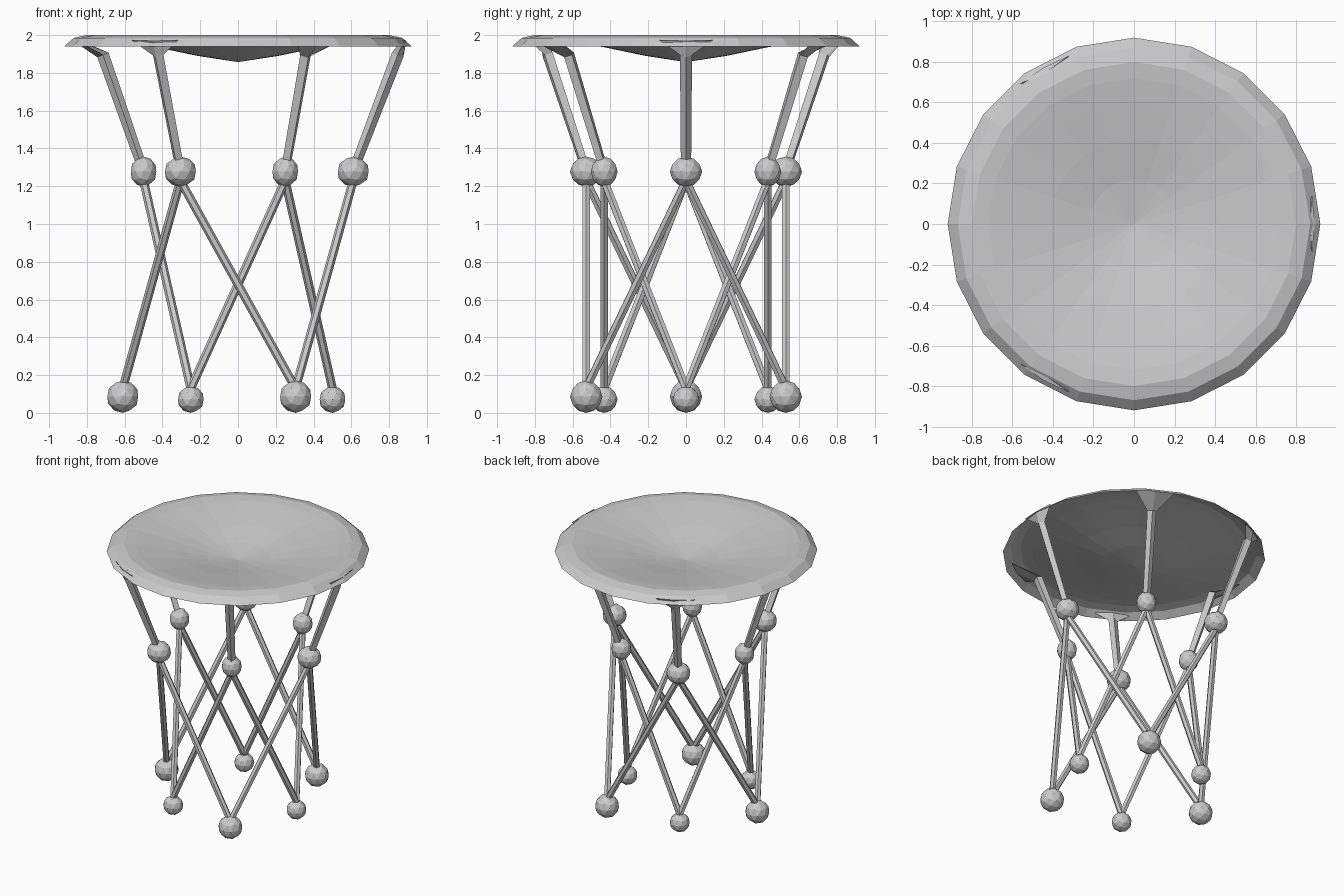
import bpy, bmesh, math
from mathutils import Vector, Matrix

if "Cube" in bpy.data.objects:
    bpy.data.objects.remove(bpy.data.objects["Cube"])


def make_object(name, bm):
    bmesh.ops.recalc_face_normals(bm, faces=bm.faces[:])
    me = bpy.data.meshes.new(name)
    bm.to_mesh(me)
    bm.free()
    ob = bpy.data.objects.new(name, me)
    bpy.context.collection.objects.link(ob)
    return ob


def polar(r, deg, z):
    a = math.radians(deg)
    return Vector((r * math.cos(a), r * math.sin(a), z))


def ball(name, pos, r, rz):
    bm = bmesh.new()
    bmesh.ops.create_icosphere(bm, subdivisions=2, radius=1.0)
    bmesh.ops.scale(bm, vec=(r, r, rz), verts=bm.verts[:])
    bmesh.ops.translate(bm, vec=pos, verts=bm.verts[:])
    make_object(name, bm)


def rod(name, a, b, r):
    bm = bmesh.new()
    d = b - a
    m = Matrix.Translation((a + b) / 2) @ d.to_track_quat('Z', 'Y').to_matrix().to_4x4()
    bmesh.ops.create_cone(bm, cap_ends=True, segments=6, radius1=r, radius2=r,
                          depth=d.length, matrix=m)
    make_object(name, bm)


def upper_leg(name, deg, sections):
    """Bar lofted through (radius, z, half width, inward thickness vector)."""
    bm = bmesh.new()
    a = math.radians(deg)
    out = Vector((math.cos(a), math.sin(a), 0))
    side = Vector((-math.sin(a), math.cos(a), 0))
    rings = []
    for r, z, w, (tr, tz) in sections:
        c = out * r + Vector((0, 0, z))
        t = out * tr + Vector((0, 0, tz))
        rings.append([bm.verts.new(p) for p in
                      (c - side * w, c - t, c + side * w, c + t)])
    for p, q in zip(rings, rings[1:]):
        for i in range(4):
            j = (i + 1) % 4
            bm.faces.new((p[i], p[j], q[j], q[i]))
    bm.faces.new(rings[0])
    bm.faces.new(rings[-1])
    make_object(name, bm)


# Shallow 20-sided dish with a sloping rim and thin underside
N = 20
top = [(0.92, 1.94), (0.87, 1.985), (0.80, 2.0), (0.72, 1.992),
       (0.60, 1.972), (0.42, 1.940), (0.22, 1.898)]
under = [(0.865, 1.979), (0.80, 1.993), (0.72, 1.985),
         (0.60, 1.965), (0.42, 1.933), (0.22, 1.891)]
bm = bmesh.new()


def ring(r, z):
    return [bm.verts.new(polar(r, 360 * i / N, z)) for i in range(N)]


def bridge(rings, centre_z):
    for p, q in zip(rings, rings[1:]):
        for i in range(N):
            j = (i + 1) % N
            bm.faces.new((p[i], p[j], q[j], q[i]))
    c = bm.verts.new((0, 0, centre_z))
    for i in range(N):
        bm.faces.new((rings[-1][i], rings[-1][(i + 1) % N], c))


top_rings = [ring(*p) for p in top]
bridge(top_rings, 1.865)
bridge([top_rings[0]] + [ring(*p) for p in under], 1.857)
make_object("dish", bm)

# Two interleaved sets of balls, crossing struts and bent upper legs:
# name, circle radius, ball radius, first upper angle, elbow radius, foot radius
for name, R, br, start, elbow, foot in (("large", 0.61, 0.086, 0, 0.86, 0.88),
                                        ("small", 0.50, 0.071, 180, 0.73, 0.86)):
    for k in range(3):
        up = start + 120 * k
        low = up + 180
        ball(f"{name}_upper_ball_{k}", polar(R, up, 1.277), br, 0.08)
        ball(f"{name}_foot_ball_{k}", polar(R, low, br), br, br)
        for s in (-60, 60):
            rod(f"{name}_strut_{k}_{s}", polar(R, up, 1.23),
                polar(R, up + s, 0.13), 0.023)
        upper_leg(f"{name}_upper_leg_{k}", up, [
            (R, 1.28, 0.027, (0.027, 0)),
            (elbow - 0.015, 1.895, 0.032, (0.03, -0.012)),
            (foot, 1.973, 0.14, (0.012, -0.004))])
